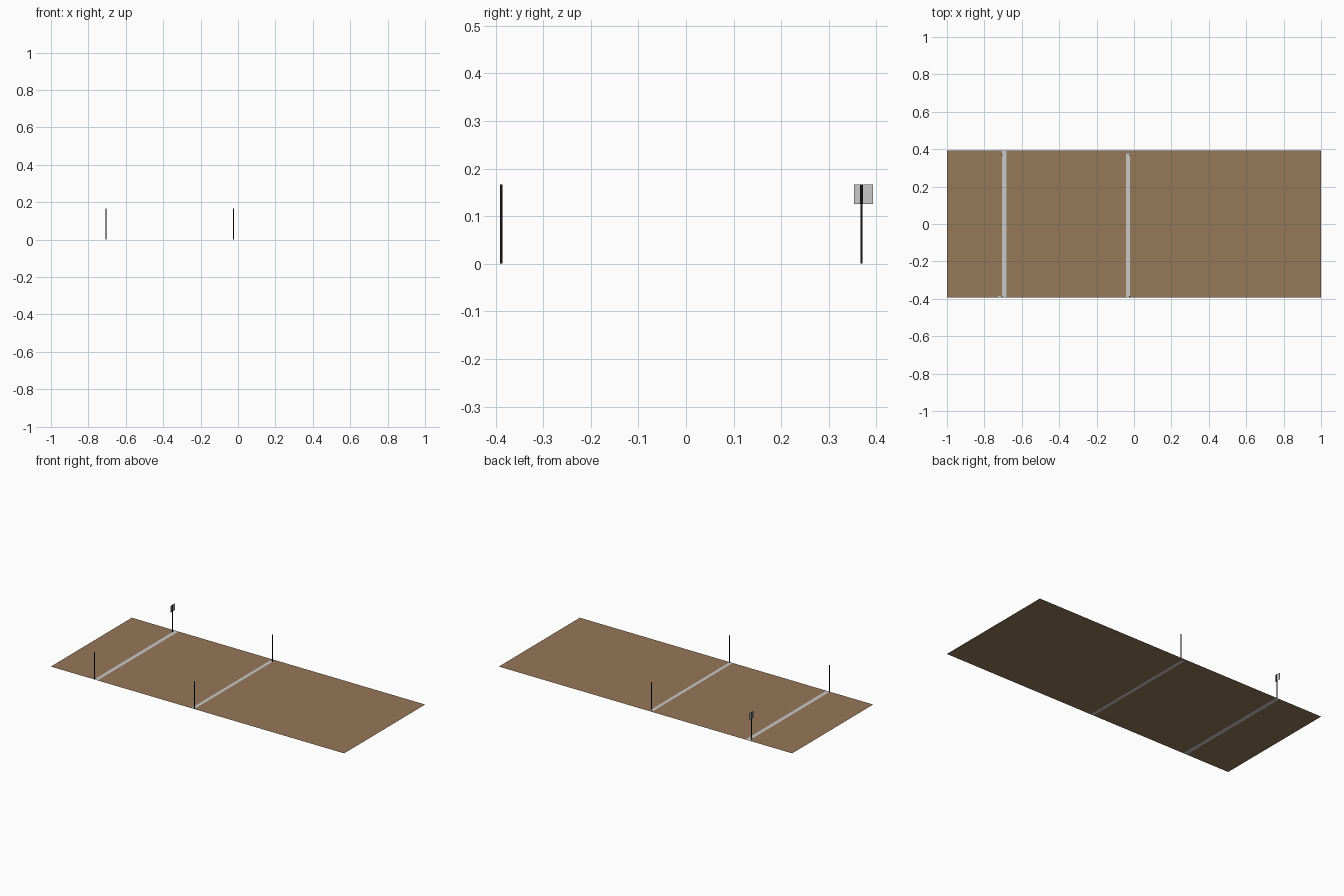
import bpy, bmesh

if "Cube" in bpy.data.objects:
    bpy.data.objects.remove(bpy.data.objects["Cube"])


def material(name, rgb):
    m = bpy.data.materials.new(name)
    m.diffuse_color = (*rgb, 1)
    m.use_nodes = True
    m.node_tree.nodes["Principled BSDF"].inputs["Base Color"].default_value = m.diffuse_color
    return m


BROWN = material("earth brown", (0.305, 0.188, 0.098))
GREY = material("light grey", (0.58, 0.58, 0.58))
BLACK = material("black", (0.006, 0.006, 0.006))


def finish(name, bm, mats):
    mesh = bpy.data.meshes.new(name)
    bm.to_mesh(mesh)
    bm.free()
    for m in mats:
        mesh.materials.append(m)
    ob = bpy.data.objects.new(name, mesh)
    bpy.context.collection.objects.link(ob)
    return ob


def box(name, lo, hi, mat):
    bm = bmesh.new()
    bmesh.ops.create_cube(bm, size=1)
    for v in bm.verts:
        v.co = [(a + b) / 2 + c * (b - a) for a, b, c in zip(lo, hi, v.co)]
    return finish(name, bm, [mat])


# flat ground sheet with the pale strips cut in as faces
HALF_Y = 0.394
xs = [-1, -0.727, -0.705, -0.681, -0.043, -0.022, 1]
ys = [-HALF_Y, -0.385, 0.377, HALF_Y]
bm = bmesh.new()
grid = [[bm.verts.new((x, y, 0)) for y in ys] for x in xs]
for i in range(len(xs) - 1):
    for j in range(len(ys) - 1):
        f = bm.faces.new((grid[i][j], grid[i + 1][j],
                          grid[i + 1][j + 1], grid[i][j + 1]))
        wide = i == 2
        narrow = i == 4 and j < 2
        notch = i == 1 and j == 0
        f.material_index = int(wide or narrow or notch)
finish("ground", bm, [BROWN, GREY])

# four thin posts, one at each strip end
H, R = 0.167, 0.0023
for side, x in (("left", -0.706), ("right", -0.024)):
    for end, y in (("front", -0.388), ("back", 0.369)):
        box(f"{side}_{end}_post", (x - R, y - R, 0), (x + R, y + R, H), BLACK)

# sign plate and its dark bracket on the back left post
box("sign_plate", (-0.7065, 0.353, 0.126), (-0.7055, 0.393, H), GREY)
box("sign_bracket", (-0.709, 0.366, 0.126), (-0.703, 0.372, H), BLACK)
